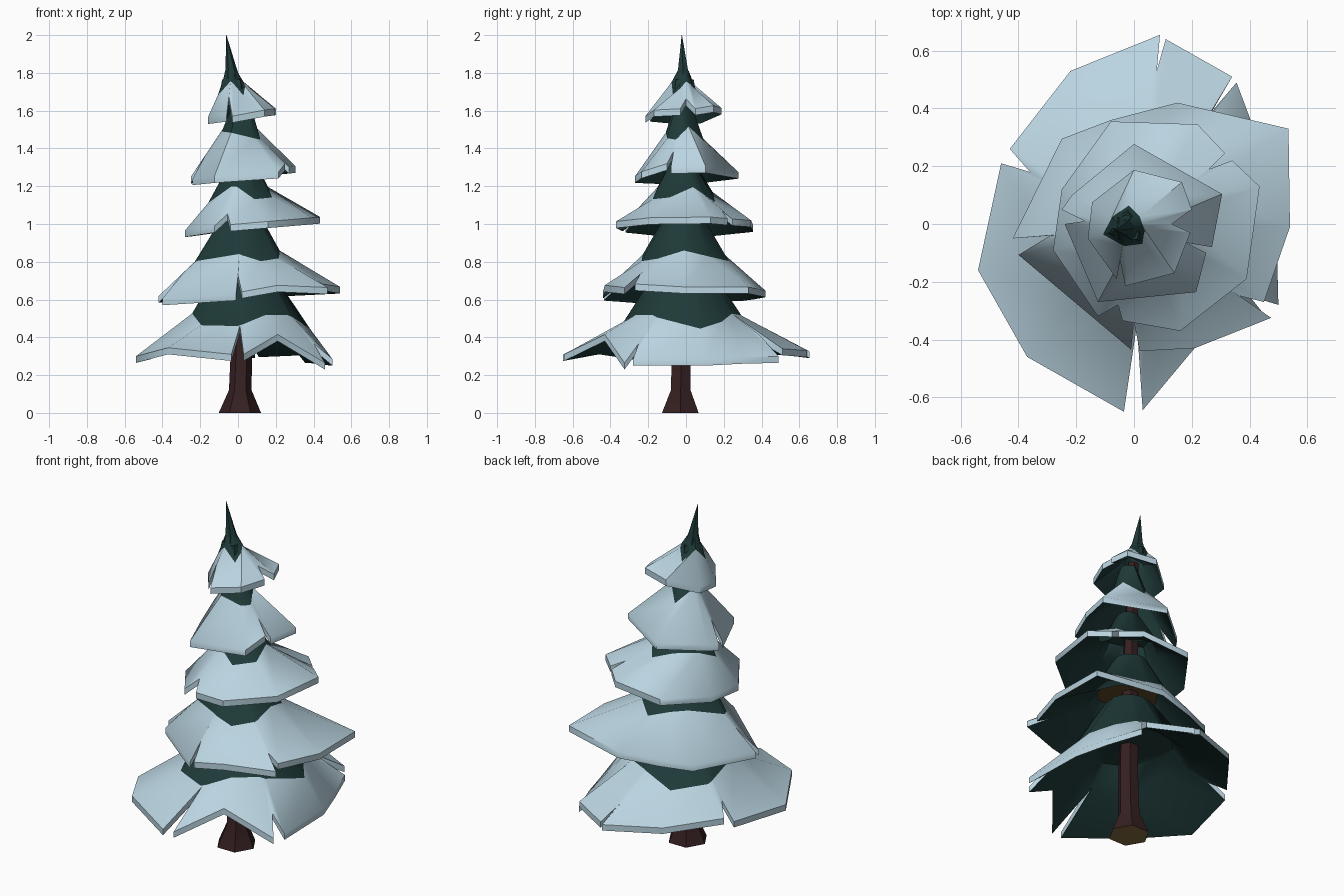
import bpy, bmesh, math
from mathutils import Vector

if "Cube" in bpy.data.objects:
    bpy.data.objects.remove(bpy.data.objects["Cube"])


def material(name, rgb):
    m = bpy.data.materials.new(name)
    m.diffuse_color = (*rgb, 1)
    m.use_nodes = True
    m.node_tree.nodes["Principled BSDF"].inputs["Base Color"].default_value = m.diffuse_color
    return m


SNOW = material("snow", (0.49, 0.66, 0.75))
GREEN = material("needle_green", (0.013, 0.042, 0.04))
BARK = material("bark", (0.036, 0.014, 0.015))
WOOD = material("cut_wood", (0.23, 0.15, 0.05))
INNER = material("inner_wood", (0.12, 0.066, 0.022))


def loft(name, rings, mats, bands, start_cap=None, end_cap=None, flip=(), angle=35):
    """Skin equal-length rings; bands gives the material of each strip,
    flip lists the strips split along the other diagonal."""
    bm = bmesh.new()
    vr = [[bm.verts.new(p) for p in ring] for ring in rings]
    n = len(vr[0])
    for s, (a, b, mat) in enumerate(zip(vr, vr[1:], bands)):
        for i in range(n):
            j = (i + 1) % n
            if s in flip:
                tris = (a[i], a[j], b[i]), (a[j], b[j], b[i])
            else:
                tris = (a[i], a[j], b[j]), (a[i], b[j], b[i])
            for t in tris:
                bm.faces.new(t).material_index = mat
    for ring, mat in ((vr[0], start_cap), (vr[-1], end_cap)):
        if mat is not None:
            bm.faces.new(ring).material_index = mat
    bmesh.ops.recalc_face_normals(bm, faces=bm.faces)
    me = bpy.data.meshes.new(name)
    bm.to_mesh(me)
    bm.free()
    for m in mats:
        me.materials.append(m)
    ob = bpy.data.objects.new(name, me)
    bpy.context.collection.objects.link(ob)
    bpy.ops.object.select_all(action='DESELECT')
    ob.select_set(True)
    bpy.context.view_layer.objects.active = ob
    bpy.ops.object.shade_smooth_by_angle(angle=math.radians(angle))
    return ob


def tier(name, rim, z0, tilt, centre, low, high, top, phase,
         thick=0.035, gap=0.04, roof_scale=0.7):
    """One bough layer: rim entries are x, y and lift above the tilted rim plane;
    lift None is a notch lying on the slope. low/high are (radius, z) limits of the
    zigzag snow line, top is (x, y, z, radius)."""
    cx, cy = centre
    ang = [math.atan2(y - cy, x - cx) for x, y, _ in rim]
    line, apex = [], []
    for a in ang:
        c, s = math.cos(a), math.sin(a)
        k = 0.5 + 0.5 * math.sin(3 * a + phase)
        r = low[0] + (high[0] - low[0]) * k
        line.append(Vector((cx + r * c, cy + r * s, low[1] + (high[1] - low[1]) * k)))
        apex.append(Vector((top[0] + top[3] * c, top[1] + top[3] * s, top[2])))
    dist = [math.hypot(x - cx, y - cy) for x, y, _ in rim]
    bottom = []
    for i, (x, y, h) in enumerate(rim):
        z = z0 + tilt * x
        if h is None:  # slope height between snow line and neighbouring rim corners
            p, q = i - 1, (i + 1) % len(rim)
            r0 = math.hypot(line[i].x - cx, line[i].y - cy)
            t = (dist[i] - r0) / ((dist[p] + dist[q]) / 2 - r0)
            edge = z + (rim[p][2] + rim[q][2]) / 2
            z = (line[i].z - thick) * (1 - t) + edge * t
        else:
            z += h
        bottom.append(Vector((x, y, z)))
    snow_edge = [p + Vector((0, 0, thick)) for p in bottom]
    # underside follows the top surface a little lower
    under = [p - Vector((0, 0, gap)) for p in line]
    roof = [Vector((cx + (p.x - cx) * roof_scale, cy + (p.y - cy) * roof_scale, high[1] + 0.01))
            for p in line]
    return loft(name, [apex, line, snow_edge, bottom, under, roof],
                [GREEN, SNOW, INNER], [0, 1, 1, 0, 0], start_cap=0,
                end_cap=2 if name == "second_tier" else 0, flip=(3,), angle=45)


# Trunk with flared foot
def hexagon(x, y, z, r):
    return [Vector((x + r * math.cos(i * math.pi / 3), y + r * math.sin(i * math.pi / 3), z))
            for i in range(6)]


loft("trunk", [hexagon(0.01, -0.03, 0, 0.112), hexagon(0.012, -0.028, 0.12, 0.06),
               hexagon(0.02, -0.025, 0.4, 0.055), hexagon(0.01, -0.02, 1.0, 0.045),
               hexagon(-0.01, -0.02, 1.68, 0.03)],
     [BARK, WOOD], [0, 0, 0, 0], start_cap=1, end_cap=0)

# Boughs from bottom to top, each rim with its split notches
N = None
tier("bottom_tier",
     [(0.11, 0.64, 0.02), (0.34, 0.51, 0.03), (0.27, 0.39, N), (0.355, 0.49, -0.01),
      (0.43, 0.29, -0.015), (0.49, 0.1, -0.025), (0.50, -0.28, -0.025), (0.40, -0.25, N),
      (0.46, -0.325, -0.045), (0.21, -0.43, 0.105), (0.03, -0.645, 0), (0.01, -0.35, N),
      (-0.035, -0.65, 0), (-0.37, -0.46, 0.035), (-0.54, -0.16, -0.01),
      (-0.46, 0.21, 0.01), (-0.36, 0.18, N), (-0.43, 0.26, 0.04), (-0.22, 0.53, 0.03),
      (0.09, 0.655, 0.015), (0.07, 0.5, N)],
     0.275, 0, (0.03, 0), (0.36, 0.445), (0.28, 0.53), (0.03, -0.01, 0.78, 0.13), 4.3)

tier("second_tier",
     [(0.15, 0.42, 0), (0.535, 0.33, 0), (0.54, -0.01, 0), (0.45, -0.27, 0.02),
      (0.33, -0.24, N), (0.475, -0.325, 0), (0.21, -0.43, 0.025), (0.02, -0.44, 0),
      (0.0, -0.34, N), (-0.01, -0.435, -0.01), (-0.40, -0.107, -0.015),
      (-0.29, -0.04, N), (-0.42, -0.05, 0), (-0.25, 0.295, 0), (-0.08, 0.36, 0)],
     0.605, 0.05, (0.02, -0.01), (0.25, 0.8), (0.2, 0.86), (0.02, -0.01, 1.06, 0.09), 1.4,
     roof_scale=0.76)

tier("middle_tier",
     [(-0.08, 0.355, 0), (0.22, 0.345, 0), (0.315, 0.245, 0), (0.26, 0.19, N),
      (0.34, 0.22, 0), (0.435, 0.13, 0), (0.39, -0.19, 0), (0.16, -0.37, 0),
      (-0.04, -0.335, 0), (-0.055, -0.28, N), (-0.125, -0.32, 0),
      (-0.28, -0.09, -0.01), (-0.25, 0.12, -0.01)],
     0.965, 0.085, (0.025, -0.01), (0.19, 1.11), (0.14, 1.2), (0.025, -0.02, 1.34, 0.06), 1.05)

tier("fourth_tier",
     [(0.0, 0.277, 0), (0.305, 0.104, 0), (0.27, -0.08, 0), (0.18, -0.065, N),
      (0.25, -0.10, 0.02), (0.215, -0.236, -0.02), (-0.125, -0.27, -0.01),
      (-0.24, 0.0, -0.01), (-0.17, 0.01, N), (-0.25, 0.05, 0), (-0.215, 0.1, 0)],
     1.24, 0.1, (0.01, -0.02), (0.115, 1.44), (0.085, 1.52), (0.02, -0.02, 1.64, 0.045), 0)

tier("top_tier",
     [(0.0, 0.187, 0.03), (0.166, 0.145, 0.02), (0.2, 0.05, 0), (0.13, 0.0, N),
      (0.195, -0.03, 0), (0.14, -0.17, 0), (-0.03, -0.215, -0.01), (-0.048, -0.13, N),
      (-0.06, -0.19, 0), (-0.16, -0.05, 0), (-0.145, 0.075, 0)],
     1.55, 0.13, (-0.03, -0.015), (0.08, 1.68), (0.06, 1.755), (-0.035, -0.015, 1.81, 0.03), 0.52)

# Bare leaning tip
loft("tree_tip", [hexagon(-0.032, -0.015, 1.77, 0.045), hexagon(-0.036, -0.016, 1.82, 0.03),
                  hexagon(-0.062, -0.022, 2.0, 0.001)],
     [GREEN], [0, 0], start_cap=0, end_cap=0)
